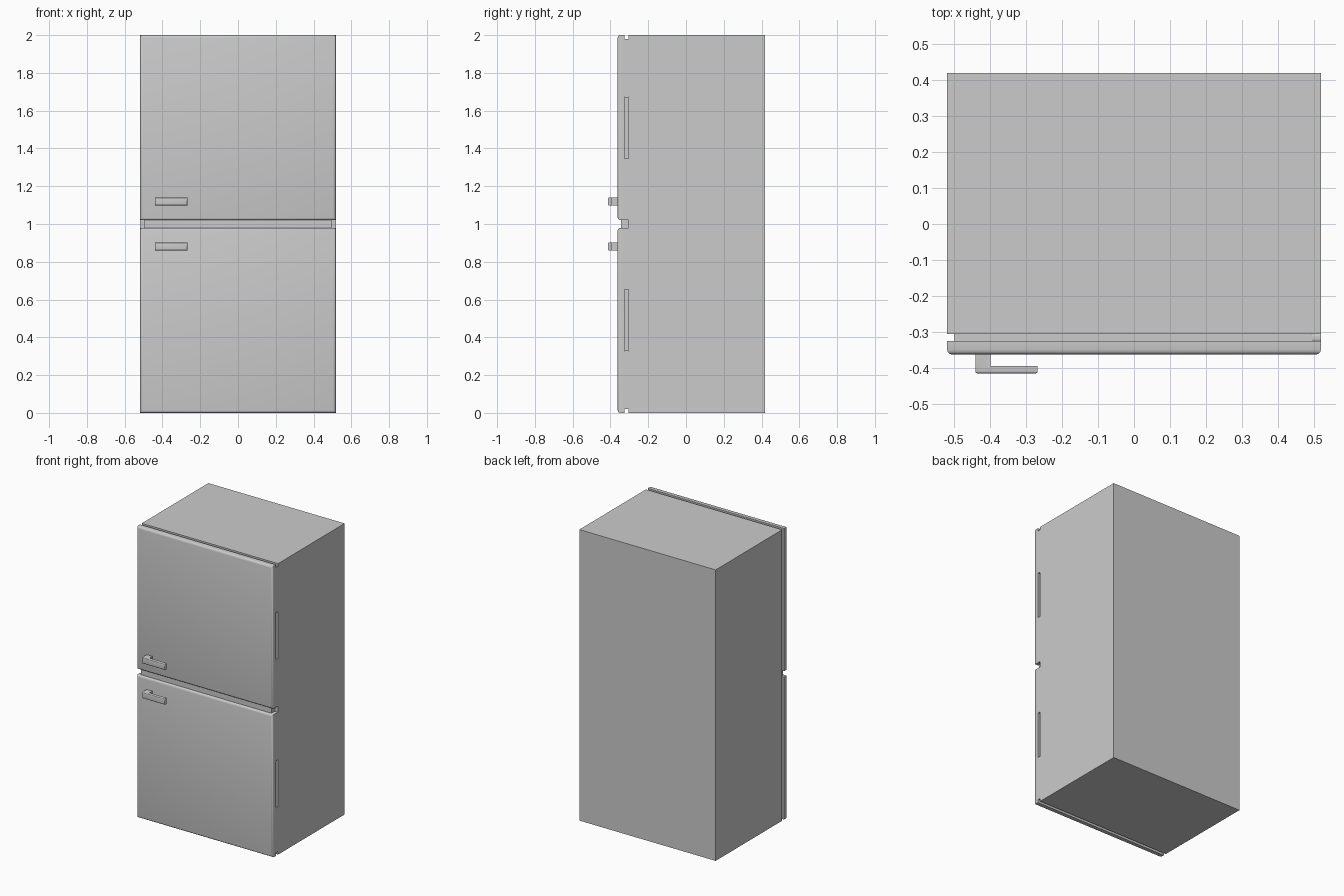
import bpy, bmesh

if "Cube" in bpy.data.objects:
    bpy.data.objects.remove(bpy.data.objects["Cube"])


def box(name, lo, hi, bevel=0.0, pick=None, segments=3):
    """Box between two corners, with the picked edges rounded."""
    bm = bmesh.new()
    bmesh.ops.create_cube(bm, size=1)
    for v in bm.verts:
        v.co = [(a + b) / 2 + c * (b - a) for a, b, c in zip(lo, hi, v.co)]
    if bevel:
        edges = [e for e in bm.edges if pick(*(v.co for v in e.verts))]
        bmesh.ops.bevel(bm, geom=edges, offset=bevel, segments=segments,
                        profile=0.5, affect='EDGES')
    return finish(name, bm)


def finish(name, bm):
    bmesh.ops.recalc_face_normals(bm, faces=bm.faces)
    mesh = bpy.data.meshes.new(name)
    bm.to_mesh(mesh)
    bm.free()
    ob = bpy.data.objects.new(name, mesh)
    bpy.context.collection.objects.link(ob)
    bpy.ops.object.select_all(action='DESELECT')
    ob.select_set(True)
    bpy.context.view_layer.objects.active = ob
    bpy.ops.object.shade_smooth_by_angle(angle=0.7)
    return ob


def handle(name, z0, z1):
    """L-shaped pull: a post at the outer end carrying a flat bar."""
    profile = [(-0.44, -0.355), (-0.44, -0.414), (-0.267, -0.414),
               (-0.267, -0.393), (-0.398, -0.393), (-0.398, -0.355)]
    bm = bmesh.new()
    face = bm.faces.new([bm.verts.new((x, y, z0)) for x, y in profile])
    ext = bmesh.ops.extrude_face_region(bm, geom=[face])
    for v in ext['geom']:
        if isinstance(v, bmesh.types.BMVert):
            v.co.z = z1
    edges = [e for e in bm.edges if all(v.co.y < -0.41 for v in e.verts)]
    bmesh.ops.bevel(bm, geom=edges, offset=0.006, segments=3,
                    profile=0.5, affect='EDGES')
    return finish(name, bm)


W, FRONT, DOOR_BACK, BODY_FRONT = 0.518, -0.362, -0.325, -0.305

# Cabinet
box("cabinet", (-W, BODY_FRONT, 0), (W, 0.418, 2))

# Recessed seal frame behind the doors
box("door_seal", (-0.498, -0.344, 0.02), (0.494, BODY_FRONT + 0.005, 1.98))

# Doors, handles and hinge strips, mirrored about the middle height
for label, side in (("upper", 1), ("lower", -1)):
    def span(a, b):
        return sorted((1 + side * a, 1 + side * b))

    z0, z1 = span(0.02, 1.0)
    box(label + "_door", (-W, FRONT, z0), (W, DOOR_BACK, z1), 0.014,
        lambda a, b: a.y < FRONT + 0.001 and b.y < FRONT + 0.001)

    handle(label + "_handle", *span(0.099, 0.14))

    for place, a, b in (("inner", 0.02, 0.348), ("outer", 0.67, 0.98)):
        h0, h1 = span(a, b)
        box(f"{label}_{place}_hinge", (0.49, -0.327, h0),
            (W, BODY_FRONT + 0.002, h1), 0.007,
            lambda a, b: abs(a.x - b.x) > 0.01)
